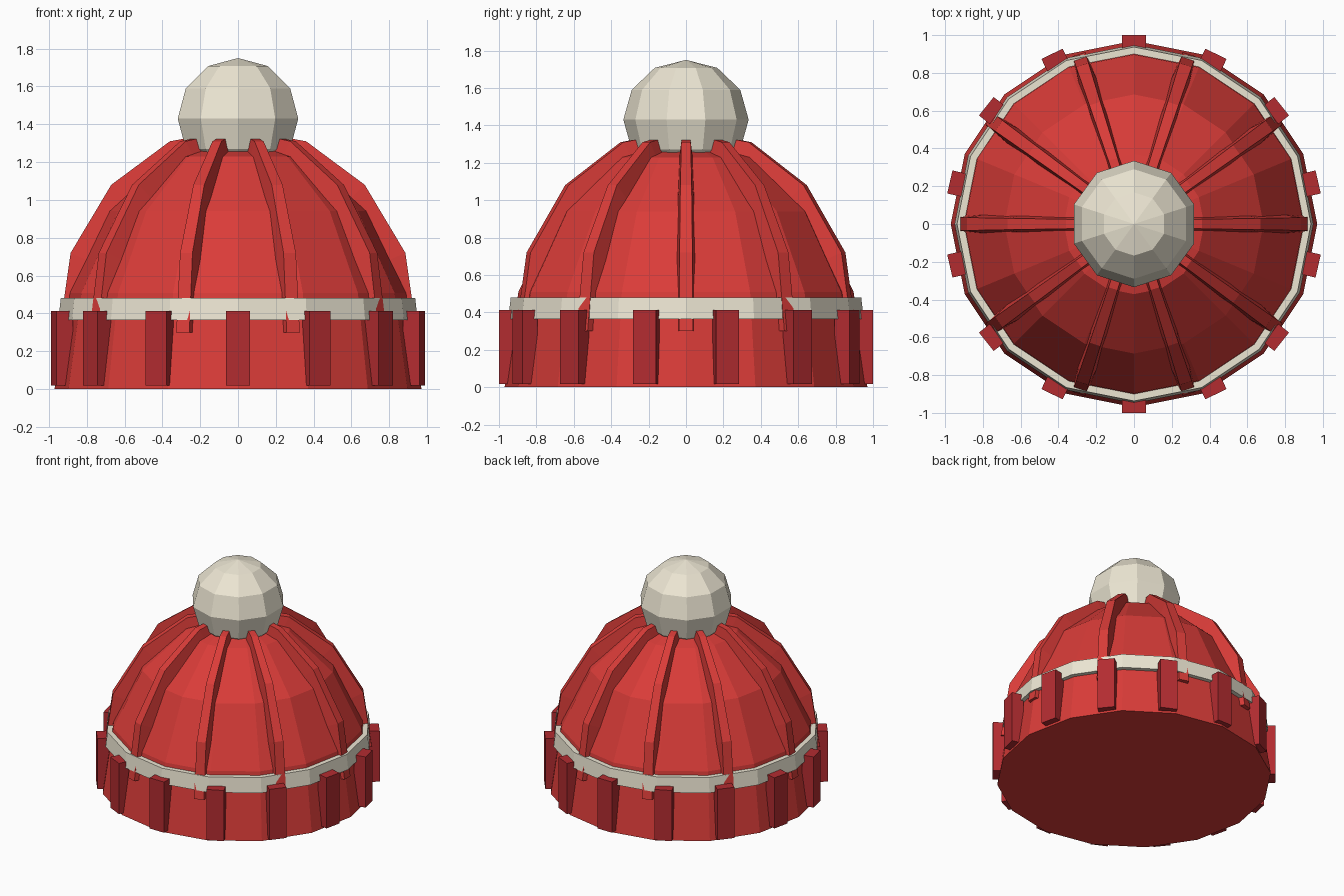
import bpy, bmesh
from math import sin, cos, pi, radians
from mathutils import Matrix

if "Cube" in bpy.data.objects:
    bpy.data.objects.remove(bpy.data.objects["Cube"])


def material(name, rgb):
    m = bpy.data.materials.new(name)
    m.diffuse_color = (*rgb, 1)
    m.use_nodes = True
    m.node_tree.nodes["Principled BSDF"].inputs["Base Color"].default_value = m.diffuse_color
    return m


RED = material("red_wool", (0.70, 0.045, 0.04))
DARK = material("dark_red_wool", (0.45, 0.025, 0.03))
CREAM = material("cream_wool", (0.84, 0.79, 0.65))


def finish(bm, name, mat):
    bmesh.ops.recalc_face_normals(bm, faces=bm.faces)
    me = bpy.data.meshes.new(name)
    bm.to_mesh(me)
    bm.free()
    me.materials.append(mat)
    ob = bpy.data.objects.new(name, me)
    bpy.context.collection.objects.link(ob)
    return ob


def lathe(name, profile, sides, mat, start=0.0, loop=False):
    """Revolve (radius, z) points; open profiles get flat caps or a pole."""
    bm = bmesh.new()
    rings = []
    for r, z in profile:
        if r == 0:
            rings.append([bm.verts.new((0, 0, z))] * sides)
        else:
            rings.append([bm.verts.new((r * cos(start + 2 * pi * i / sides),
                                        r * sin(start + 2 * pi * i / sides), z))
                          for i in range(sides)])
    pairs = list(zip(rings, rings[1:]))
    if loop:
        pairs.append((rings[-1], rings[0]))
    for a, b in pairs:
        for i in range(sides):
            j = (i + 1) % sides
            quad = list(dict.fromkeys((a[i], a[j], b[j], b[i])))
            bm.faces.new(quad)
    if not loop and profile[0][0] > 0:
        bm.faces.new(rings[0])
    return finish(bm, name, mat)


# Cap dome: half ellipsoid with a flat underside
R, H = 0.97, 1.33
dome = [(R * cos(radians(a)), H * sin(radians(a))) for a in (0, 22.5, 45, 67.5)]
lathe("cap_dome", dome + [(0, H)], 16, RED)

# Cream band above the brim
lathe("cream_band", [(0.95, 0.365), (0.937, 0.48), (0.86, 0.48), (0.86, 0.365)],
      16, CREAM, loop=True)

# Pompom: ten-sided ball
ball = [(0.335 * cos(radians(a)), 1.43 + 0.32 * sin(radians(a)))
        for a in (-60, -30, 0, 30, 60)]
lathe("pompom", [(0, 1.11)] + ball + [(0, 1.75)], 10, CREAM, start=pi / 2)

# Knitted ribs: tapered strips following the dome
outer = [(0.945, 0.30), (0.885, 0.72), (0.67, 1.08), (0.36, 1.31), (0.22, 1.335)]
inner = [(0.855, 0.30), (0.795, 0.68), (0.60, 1.01), (0.32, 1.23), (0.20, 1.26)]
widths = [0.052, 0.049, 0.043, 0.036, 0.032]
for n in range(10):
    bm = bmesh.new()
    rows = [[bm.verts.new(p) for p in ((ro, -0.7 * w, zo), (ro, 0.7 * w, zo),
                                       (ri, w, zi), (ri, -w, zi))]
            for (ro, zo), (ri, zi), w in zip(outer, inner, widths)]
    for a, b in zip(rows, rows[1:]):
        for i in range(4):
            j = (i + 1) % 4
            bm.faces.new((a[i], a[j], b[j], b[i]))
    bm.faces.new(rows[0])
    bm.faces.new(rows[-1])
    bm.transform(Matrix.Rotation(2 * pi * n / 10, 4, 'Z'))
    finish(bm, f"rib_{n + 1}", RED)

# Brim blocks around the base
for n in range(14):
    bm = bmesh.new()
    bmesh.ops.create_cube(bm, size=1)
    bm.transform(Matrix.Rotation(pi / 2 + 2 * pi * n / 14, 4, 'Z')
                 @ Matrix.Translation((0.955, 0, 0.215))
                 @ Matrix.Diagonal((0.09, 0.125, 0.395, 1)))
    finish(bm, f"brim_block_{n + 1}", DARK)
